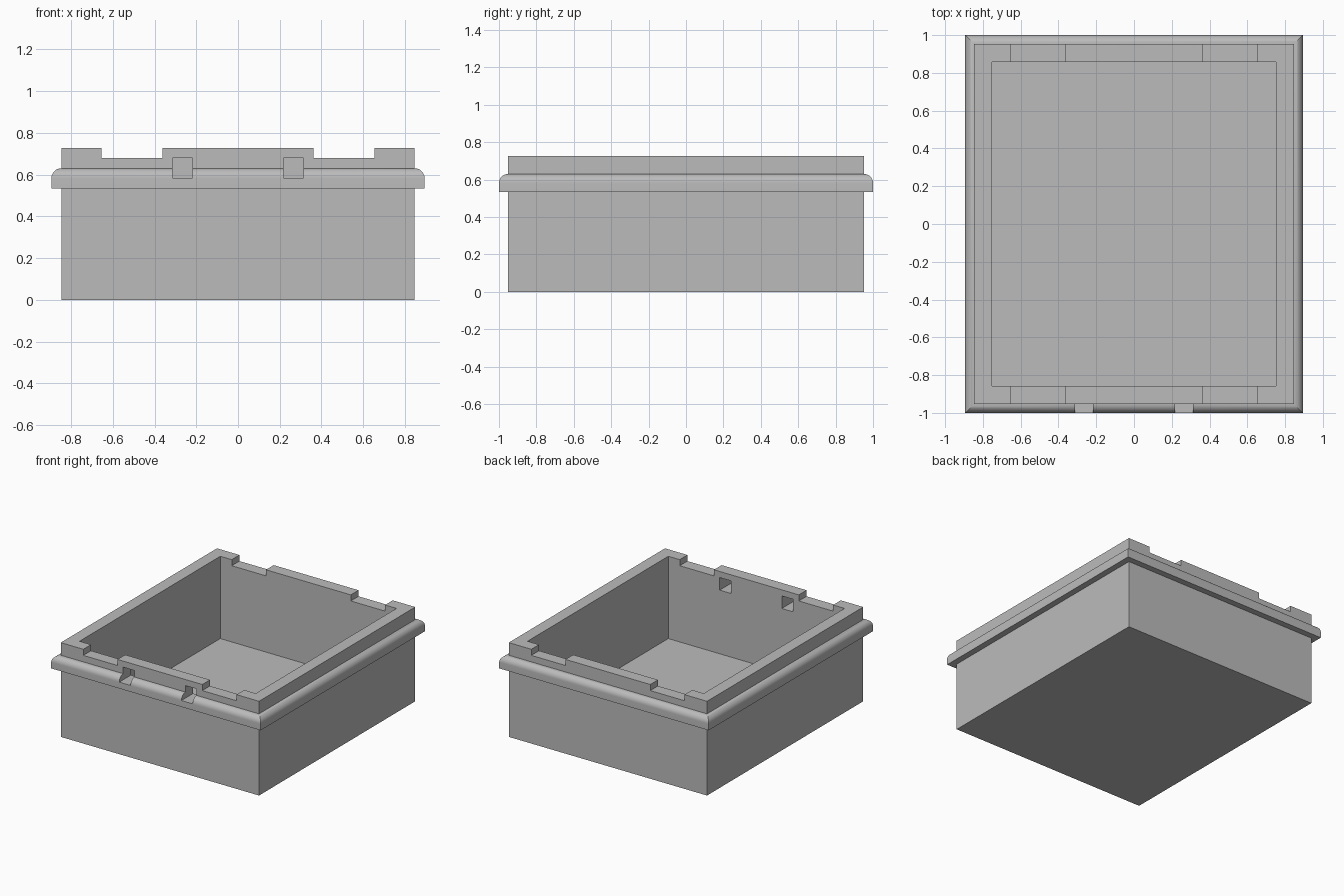
import bpy, bmesh, math

cube = bpy.data.objects.get("Cube")
if cube:
    bpy.data.objects.remove(cube, do_unlink=True)

HALF_X, HALF_Y = 0.846, 0.952      # outer walls
TOP, FLOOR, WALL = 0.727, 0.092, 0.094
RIM_LOW, RIM_TOP, RIM_OUT = 0.534, 0.63, 0.048
STEP = 0.68                        # floor of notches, top of slots

grey = bpy.data.materials.new("plain grey")
grey.use_nodes = True
colour = (0.5, 0.5, 0.5, 1)
grey.diffuse_color = colour
bsdf = next(n for n in grey.node_tree.nodes if n.type == "BSDF_PRINCIPLED")
bsdf.inputs["Base Color"].default_value = colour


def make_object(name, bm):
    bmesh.ops.recalc_face_normals(bm, faces=bm.faces)
    mesh = bpy.data.meshes.new(name)
    bm.to_mesh(mesh)
    bm.free()
    mesh.materials.append(grey)
    obj = bpy.data.objects.new(name, mesh)
    bpy.context.collection.objects.link(obj)
    return obj


def box(name, x0, x1, y0, y1, z0, z1):
    bm = bmesh.new()
    bmesh.ops.create_cube(bm, size=1)
    for v in bm.verts:
        v.co = (x1 if v.co.x > 0 else x0,
                y1 if v.co.y > 0 else y0,
                z1 if v.co.z > 0 else z0)
    return make_object(name, bm)


# Wall section as (offset from outer wall, height), from base over rim to floor
profile = [(0, 0), (0, RIM_LOW), (RIM_OUT, RIM_LOW)]
SEGMENTS = 10
for i in range(SEGMENTS + 1):
    a = math.pi / 2 * i / SEGMENTS
    profile.append((RIM_OUT * math.cos(a), RIM_TOP - RIM_OUT * (1 - math.sin(a))))
profile += [(0, TOP), (-WALL, TOP), (-WALL, FLOOR)]

# Open box: mitred rectangular loops along the section, capped at base and floor
bm = bmesh.new()
loops = []
for off, z in profile:
    hx, hy = HALF_X + off, HALF_Y + off
    loops.append([bm.verts.new((sx * hx, sy * hy, z))
                  for sx, sy in ((-1, -1), (1, -1), (1, 1), (-1, 1))])
for low, high in zip(loops, loops[1:]):
    for i in range(4):
        j = (i + 1) % 4
        bm.faces.new((low[i], low[j], high[j], high[i]))
bm.faces.new(loops[0])
bm.faces.new(loops[-1])
open_box = make_object("open_box", bm)

# Notches in front and back edges, slots through the front wall
cutters = []
for side, s in (("right", -1), ("left", 1)):
    x0, x1 = sorted((s * 0.362, s * 0.654))
    cutters.append(box(side + "_notch_cutter", x0, x1, -1.1, 1.1, STEP, 0.9))
    x0, x1 = sorted((s * 0.217, s * 0.313))
    cutters.append(box(side + "_slot_cutter", x0, x1, -1.1, -0.8, 0.583, STEP))

bpy.ops.object.select_all(action="DESELECT")
open_box.select_set(True)
bpy.context.view_layer.objects.active = open_box
for cutter in cutters:
    cutter.hide_render = True
    mod = open_box.modifiers.new(cutter.name, "BOOLEAN")
    mod.operation = "DIFFERENCE"
    mod.solver = "EXACT"
    mod.object = cutter
    bpy.ops.object.modifier_apply(modifier=mod.name)
    bpy.data.objects.remove(cutter, do_unlink=True)

bpy.ops.object.shade_smooth_by_angle(angle=math.radians(30))
